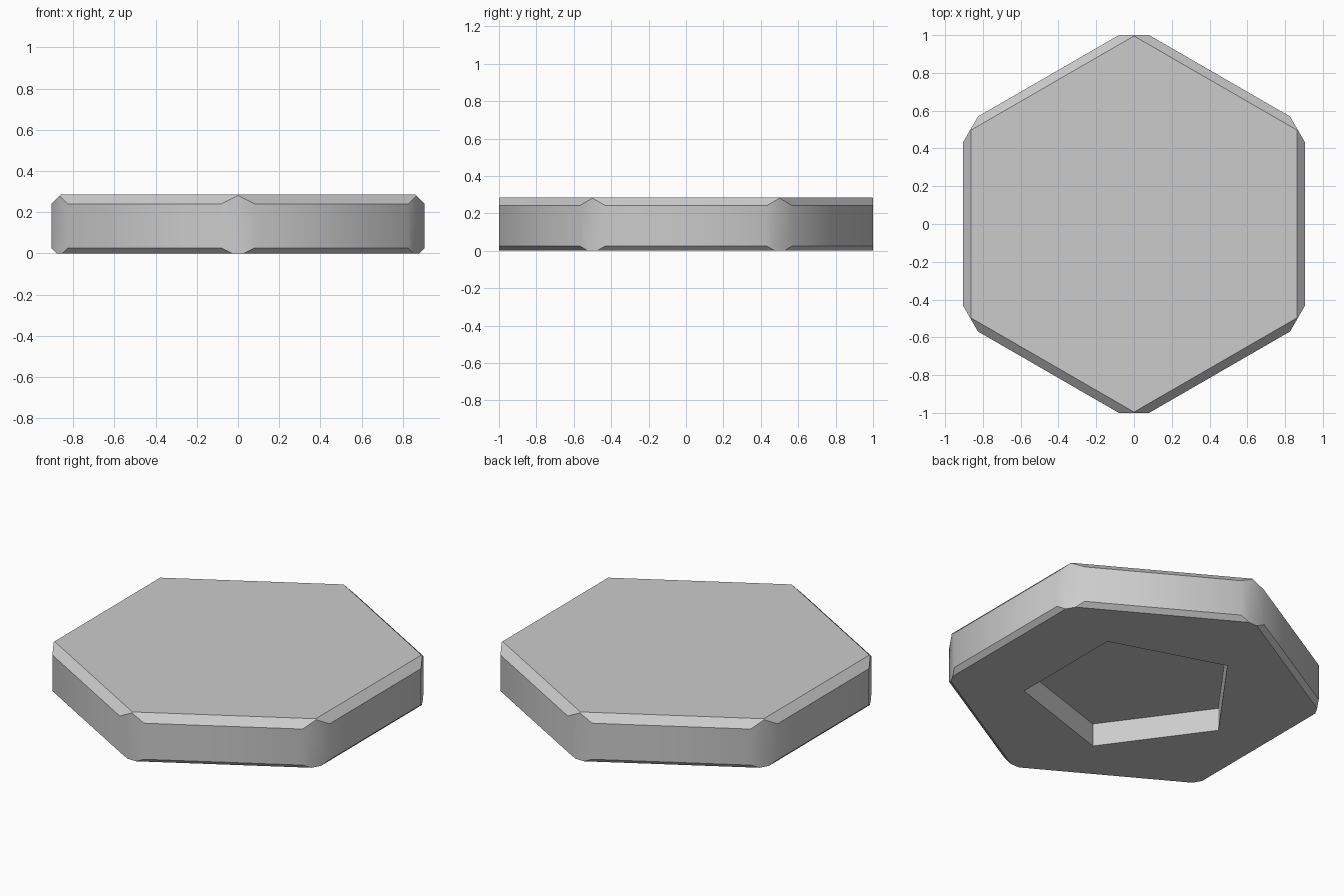
import bpy
import bmesh
from math import cos, sin, pi, radians
from mathutils import Vector

cube = bpy.data.objects.get("Cube")
if cube:
    bpy.data.objects.remove(cube)

grey = bpy.data.materials.new("plain grey")
grey.use_nodes = True
colour = (0.6, 0.6, 0.6, 1)
grey.diffuse_color = colour
grey.node_tree.nodes["Principled BSDF"].inputs["Base Color"].default_value = colour


def ring(bm, sides, radius, z, start):
    return [bm.verts.new((radius * cos(start + 2 * pi * i / sides),
                          radius * sin(start + 2 * pi * i / sides), z))
            for i in range(sides)]


def stack(name, sides, levels, start):
    """Closed solid made of stacked regular polygons, levels = (radius, z)."""
    bm = bmesh.new()
    rings = [ring(bm, sides, r, z, start) for r, z in levels]
    for low, high in zip(rings, rings[1:]):
        for i in range(sides):
            j = (i + 1) % sides
            bm.faces.new((low[i], low[j], high[j], high[i]))
    bm.faces.new(rings[0][::-1])
    bm.faces.new(rings[-1])
    return bm


def finish(name, bm):
    bmesh.ops.recalc_face_normals(bm, faces=bm.faces)
    mesh = bpy.data.meshes.new(name)
    bm.to_mesh(mesh)
    bm.free()
    mesh.materials.append(grey)
    obj = bpy.data.objects.new(name, mesh)
    bpy.context.collection.objects.link(obj)
    return obj


# Hexagonal tile with chamfered rims; apothems converted to corner radii
to_radius = 1 / cos(pi / 6)
levels = [(0.88 * to_radius, 0), (0.906 * to_radius, 0.026),
          (0.906 * to_radius, 0.241), (0.862 * to_radius, 0.285)]
tile_bm = stack("hexagonal_tile", 6, levels, pi / 6)

# Flatten the six upright corners
for i in range(6):
    a = pi / 6 + i * pi / 3
    n = Vector((cos(a), sin(a), 0))
    cut = bmesh.ops.bisect_plane(
        tile_bm, geom=tile_bm.verts[:] + tile_bm.edges[:] + tile_bm.faces[:],
        plane_co=n, plane_no=n, clear_outer=True)
    edges = [e for e in cut["geom_cut"] if isinstance(e, bmesh.types.BMEdge)]
    bmesh.ops.holes_fill(tile_bm, edges=edges)
tile = finish("hexagonal_tile", tile_bm)

# Five-sided pocket in the underside
pocket = finish("pocket_cutter",
                stack("pocket_cutter", 5, [(0.595, -0.1), (0.595, 0.137)], pi))
pocket.hide_render = True
pocket.hide_viewport = True

hollow = tile.modifiers.new("underside_pocket", "BOOLEAN")
hollow.operation = "DIFFERENCE"
hollow.solver = "EXACT"
hollow.object = pocket

bpy.context.view_layer.objects.active = tile
tile.select_set(True)
bpy.ops.object.modifier_apply(modifier=hollow.name)
bpy.data.objects.remove(pocket)

# Soft upright corners, crisp chamfers
bpy.ops.object.shade_smooth_by_angle(angle=radians(35))
